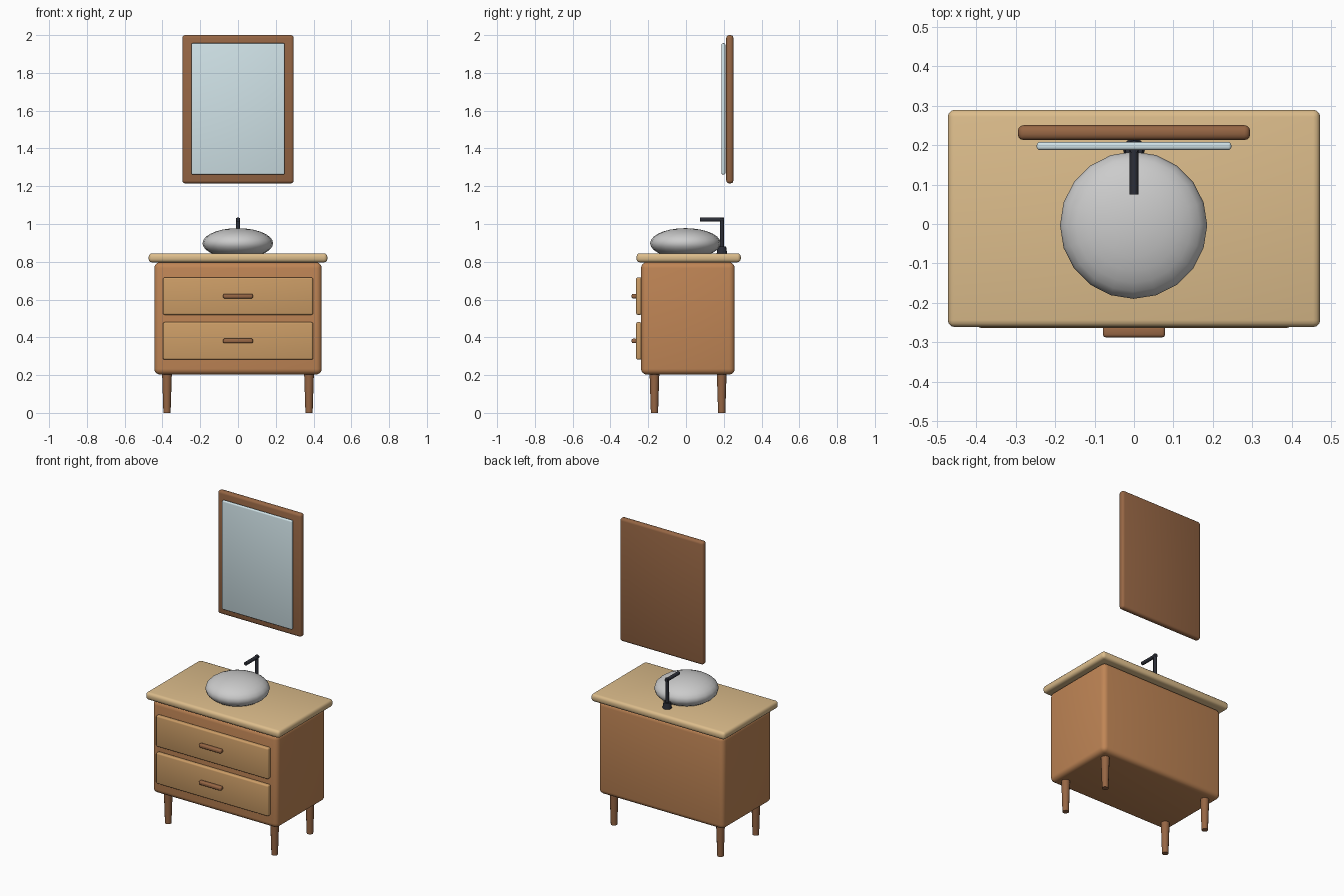
import bpy, math
from mathutils import Vector

if "Cube" in bpy.data.objects:
    bpy.data.objects.remove(bpy.data.objects["Cube"])


def srgb(r, g, b):
    return tuple((c / 255) ** 2.2 for c in (r, g, b)) + (1,)


def material(name, rgb):
    m = bpy.data.materials.new(name)
    m.diffuse_color = srgb(*rgb)
    m.use_nodes = True
    m.node_tree.nodes["Principled BSDF"].inputs["Base Color"].default_value = m.diffuse_color
    return m


WOOD = material("cabinet_wood", (190, 132, 86))
FRONT = material("drawer_wood", (202, 155, 102))
TOP = material("counter_wood", (219, 187, 138))
DARK = material("dark_wood", (149, 102, 70))
GLASS = material("mirror_glass", (207, 226, 231))
METAL = material("dark_metal", (48, 50, 58))


def finish(name, mat, angle=40):
    o = bpy.context.object
    o.name = name
    if mat:
        o.data.materials.append(mat)
    bpy.ops.object.shade_smooth_by_angle(angle=math.radians(angle))
    return o


def box(name, lo, hi, bevel, mat, segments=3):
    lo, hi = Vector(lo), Vector(hi)
    bpy.ops.mesh.primitive_cube_add(size=1, location=(lo + hi) / 2)
    bpy.context.object.scale = hi - lo
    bpy.ops.object.transform_apply(location=False, rotation=False, scale=True)
    mod = bpy.context.object.modifiers.new("rounded", "BEVEL")
    mod.width, mod.segments = bevel, segments
    bpy.ops.object.modifier_apply(modifier=mod.name)
    return finish(name, mat)


def rod(name, a, b, r1, r2, mat, sides=16):
    a, b = Vector(a), Vector(b)
    d = b - a
    bpy.ops.mesh.primitive_cone_add(vertices=sides, radius1=r1, radius2=r2, depth=d.length,
                                    location=(a + b) / 2,
                                    rotation=d.to_track_quat("Z", "Y").to_euler())
    return finish(name, mat)


# Cabinet body and counter
box("cabinet", (-0.443, -0.238, 0.203), (0.443, 0.258, 0.797), 0.03, WOOD, 4)
box("counter", (-0.473, -0.262, 0.797), (0.473, 0.29, 0.845), 0.018, TOP)

# Drawers with handles
for name, z in (("lower", 0.381), ("upper", 0.618)):
    box(name + "_drawer", (-0.397, -0.264, z - 0.099), (0.397, -0.234, z + 0.099), 0.009, FRONT)
    box(name + "_handle", (-0.079, -0.288, z - 0.012), (0.079, -0.26, z + 0.012), 0.008, DARK)

# Tapered legs
for side, x in (("left", -0.376), ("right", 0.376)):
    for end, y in (("front", -0.167), ("back", 0.189)):
        rod(f"{end}_{side}_leg", (x, y, 0), (x, y, 0.215), 0.019, 0.026, DARK, 12)

# Vessel basin
bpy.ops.mesh.primitive_uv_sphere_add(segments=20, ring_count=14, radius=1, location=(-0.001, -0.003, 0.898))
bpy.context.object.scale = (0.187, 0.187, 0.08)
bpy.ops.object.transform_apply(location=False, rotation=False, scale=True)
finish("basin", None, 60)

# Faucet
rod("faucet_base", (0, 0.19, 0.84), (0, 0.19, 0.882), 0.028, 0.022, METAL)
rod("faucet_stem", (0, 0.19, 0.86), (0, 0.19, 1.033), 0.011, 0.011, METAL)
rod("faucet_spout", (0, 0.2, 1.023), (0, 0.075, 1.023), 0.011, 0.011, METAL)

# Wall mirror: backing frame and glass panel
box("mirror_frame", (-0.295, 0.213, 1.215), (0.295, 0.251, 2.0), 0.015, DARK)
box("mirror_glass", (-0.247, 0.188, 1.262), (0.247, 0.208, 1.957), 0.007, GLASS)
